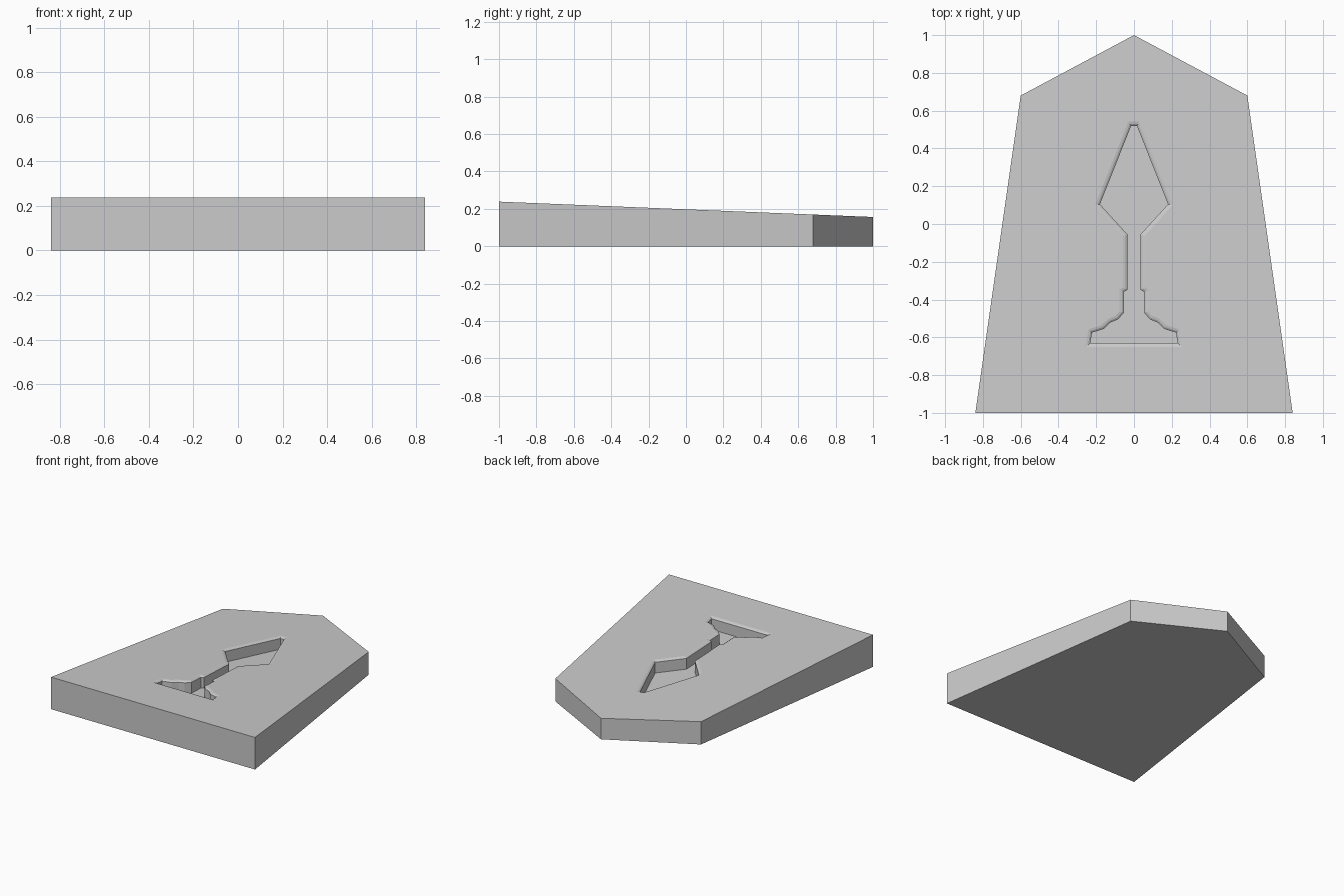
import bpy, bmesh
from mathutils import Vector

if "Cube" in bpy.data.objects:
    bpy.data.objects.remove(bpy.data.objects["Cube"])


def top_z(y):
    # Sloped upper surface, thick at the front and thin at the pointed back
    return 0.1975 - 0.041 * y


def mirrored(half):
    # Close a right-hand profile with its left-hand mirror
    return half + [(-x, y) for x, y in reversed(half) if x > 0]


def offset(points, d):
    # Mitred outward offset of a clockwise outline
    out = []
    for i, p in enumerate(points):
        p = Vector(p)
        a = (p - Vector(points[i - 1])).normalized()
        b = (Vector(points[(i + 1) % len(points)]) - p).normalized()
        na, nb = Vector((-a.y, a.x)), Vector((-b.y, b.x))
        out.append(p + (na + nb) * d / (1 + na.dot(nb)))
    return out


def loop(bm, points, z):
    verts = [bm.verts.new((x, y, z(y))) for x, y in points]
    edges = [bm.edges.new((verts[i - 1], verts[i])) for i in range(len(verts))]
    return verts, edges


def bridge(bm, a, b):
    for i in range(len(a)):
        bm.faces.new((a[i - 1], a[i], b[i], b[i - 1]))


outline = mirrored([(0, 1), (0.6, 0.68), (0.84, -1)])
engraving = mirrored([
    (0.015, 0.52), (0.18, 0.105), (0.035, -0.055), (0.035, -0.348),
    (0.054, -0.36), (0.054, -0.47), (0.085, -0.505), (0.125, -0.522),
    (0.16, -0.555), (0.222, -0.575), (0.231, -0.63)])

bm = bmesh.new()

# Wedge body: base and side walls
base, _ = loop(bm, outline, lambda y: 0)
rim, rim_edges = loop(bm, outline, top_z)
bm.faces.new(base)
bridge(bm, base, rim)

# Sunken engraving: soft chamfered lip, straight walls, sloped floor
prev, hole_edges = loop(bm, offset(engraving, 0.022), top_z)
for d, depth in ((0.01, 0.003), (0, 0.01), (0, 0.09)):
    ring, _ = loop(bm, offset(engraving, d), lambda y: top_z(y) - depth)
    bridge(bm, prev, ring)
    prev = ring
bm.faces.new(prev)

# Upper surface around the engraving
bmesh.ops.triangle_fill(bm, edges=rim_edges + hole_edges, use_beauty=True,
                        normal=Vector((0, 0.041, 1)).normalized())
bmesh.ops.recalc_face_normals(bm, faces=bm.faces)

mesh = bpy.data.meshes.new("engraved_tile")
bm.to_mesh(mesh)
bm.free()
tile = bpy.data.objects.new("engraved_tile", mesh)
bpy.context.collection.objects.link(tile)
